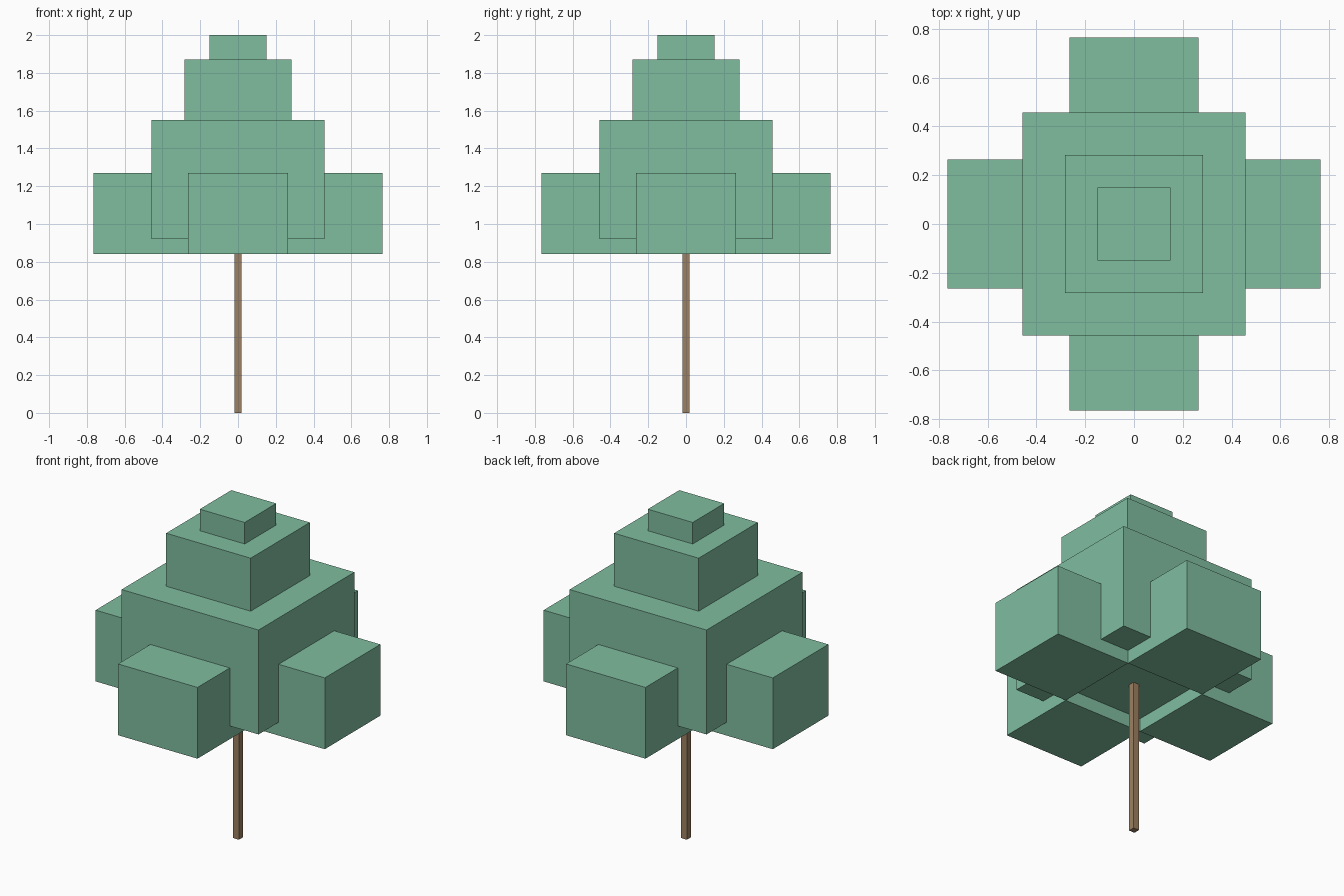
import bpy
import bmesh
from math import pi
from mathutils import Matrix, Vector

default = bpy.data.objects.get("Cube")
if default:
    bpy.data.objects.remove(default, do_unlink=True)


def make_material(name, rgb):
    mat = bpy.data.materials.new(name)
    mat.use_nodes = True
    color = (*rgb, 1.0)
    mat.diffuse_color = color
    shader = mat.node_tree.nodes["Principled BSDF"]
    shader.inputs["Base Color"].default_value = color
    shader.inputs["Roughness"].default_value = 0.9
    return mat


def add_box(name, size, center, mat, turn=0.0):
    """Flat-shaded box, placed at center and then turned about the z axis."""
    mesh = bpy.data.meshes.new(name)
    bm = bmesh.new()
    bmesh.ops.create_cube(bm, size=1.0)
    bmesh.ops.scale(bm, vec=Vector(size), verts=bm.verts)
    bmesh.ops.translate(bm, vec=Vector(center), verts=bm.verts)
    bmesh.ops.rotate(bm, cent=(0, 0, 0), matrix=Matrix.Rotation(turn, 3, "Z"), verts=bm.verts)
    bm.to_mesh(mesh)
    bm.free()
    mesh.materials.append(mat)
    obj = bpy.data.objects.new(name, mesh)
    bpy.context.collection.objects.link(obj)
    return obj


def add_tier(name, half_width, bottom, top, mat):
    width = 2 * half_width
    return add_box(name, (width, width, top - bottom), (0, 0, (bottom + top) / 2), mat)


leaf = make_material("leaf green", (0.216, 0.51, 0.35))
bark = make_material("bark brown", (0.34, 0.22, 0.125))

# Thin square trunk
add_tier("trunk", 0.019, 0.0, 0.92, bark)

# Stacked crown tiers
add_tier("crown_lower", 0.457, 0.92, 1.55, leaf)
add_tier("crown_middle", 0.282, 1.55, 1.87, leaf)
add_tier("crown_top", 0.15, 1.87, 2.0, leaf)

# Four leaf blocks around the lower crown
inner, outer, low, high = 0.265, 0.765, 0.84, 1.27
for i, side in enumerate(("left", "back", "right", "front")):
    add_box(f"leaf_block_{side}", (outer - inner, 2 * inner, high - low),
            ((inner + outer) / 2, 0, (low + high) / 2), leaf, i * pi / 2)
